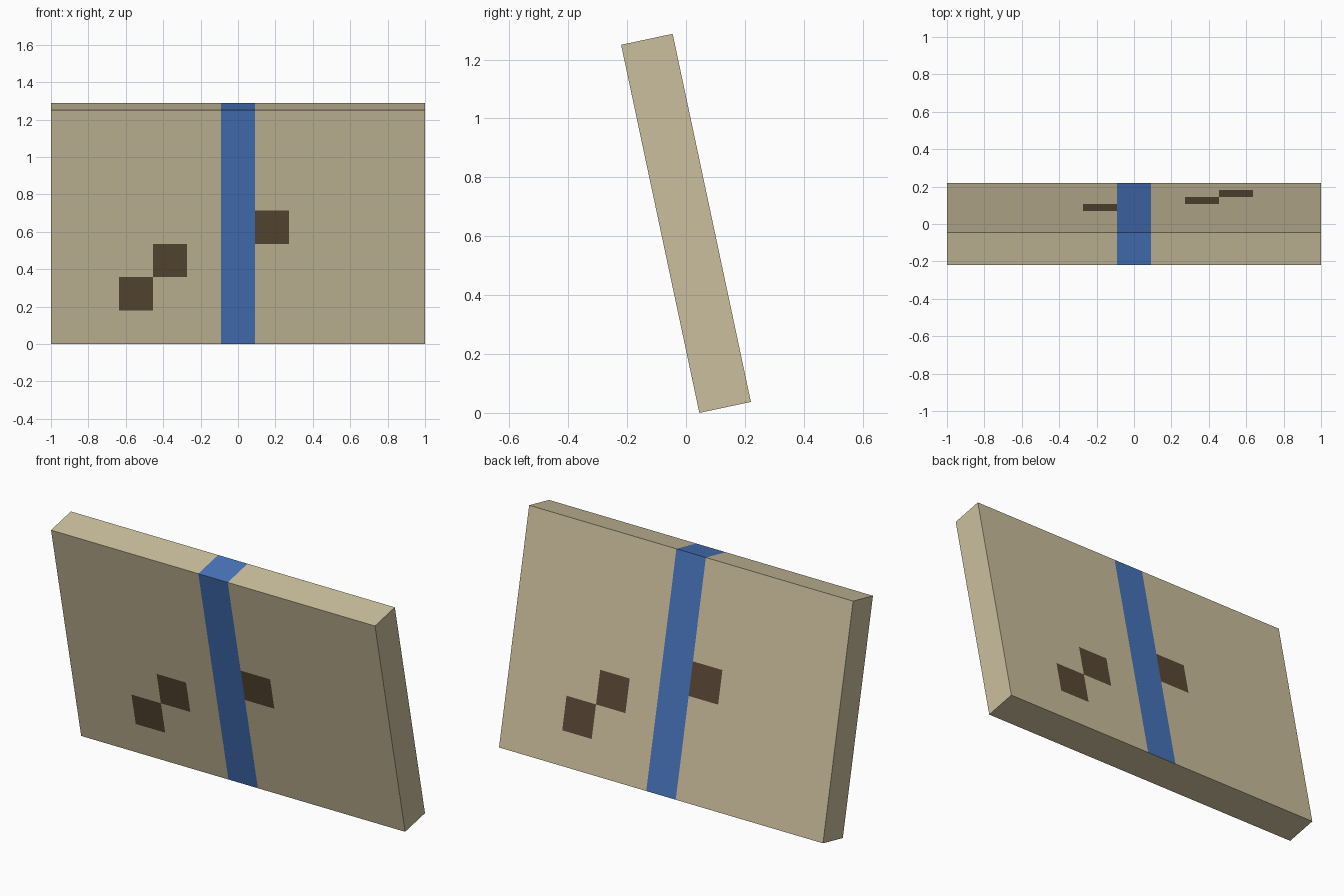
import bpy, bmesh, math
from mathutils import Matrix, Vector

if "Cube" in bpy.data.objects:
    bpy.data.objects.remove(bpy.data.objects["Cube"])

WIDTH, DEPTH, HEIGHT = 2.0, 0.179, 1.278
TILT = math.radians(12)
CELL = WIDTH / 11          # width of the stripe and the square patches
ROW = HEIGHT / 7


def material(name, rgb):
    m = bpy.data.materials.new(name)
    m.diffuse_color = (*rgb, 1)
    m.use_nodes = True
    m.node_tree.nodes["Principled BSDF"].inputs["Base Color"].default_value = m.diffuse_color
    return m


mats = [material("beige", (0.60, 0.52, 0.34)),
        material("blue", (0.065, 0.175, 0.50)),
        material("dark_brown", (0.105, 0.068, 0.037))]

# slab, cut along the edges of the painted areas
bm = bmesh.new()
bmesh.ops.create_cube(bm, size=1)
bmesh.ops.scale(bm, vec=(WIDTH, DEPTH, HEIGHT), verts=bm.verts)


def cut(point, normal):
    bmesh.ops.bisect_plane(bm, geom=bm.verts[:] + bm.edges[:] + bm.faces[:],
                           plane_co=point, plane_no=normal)


for i in (-3.5, -2.5, -1.5, -0.5, 0.5, 1.5, 2.5, 3.5):
    cut((i * CELL, 0, 0), (1, 0, 0))
for j in range(1, 5):
    cut((0, 0, -HEIGHT / 2 + j * ROW), (0, 0, 1))

# centre stripe on front, back and top; squares mirrored on the back
squares = {(-3, 1), (-2, 2), (1, 3)}
bm.normal_update()
for f in bm.faces:
    c, n = f.calc_center_median(), f.normal
    if abs(n.x) > 0.5 or n.z < -0.5:
        continue
    if abs(c.x) < CELL / 2:
        f.material_index = 1
    elif abs(n.y) > 0.5:
        col = round(c.x / CELL) * (1 if n.y < 0 else -1)
        row = math.floor((c.z + HEIGHT / 2) / ROW)
        if (col, row) in squares and abs(c.x) < 3.5 * CELL:
            f.material_index = 2

# lean the slab forward and stand it on its lower edge
bm.transform(Matrix.Rotation(TILT, 4, 'X'))
low = min(v.co.z for v in bm.verts)
bmesh.ops.translate(bm, vec=Vector((0, 0, -low)), verts=bm.verts)

mesh = bpy.data.meshes.new("leaning_panel")
bm.to_mesh(mesh)
bm.free()
for m in mats:
    mesh.materials.append(m)
bpy.context.collection.objects.link(bpy.data.objects.new("leaning_panel", mesh))
